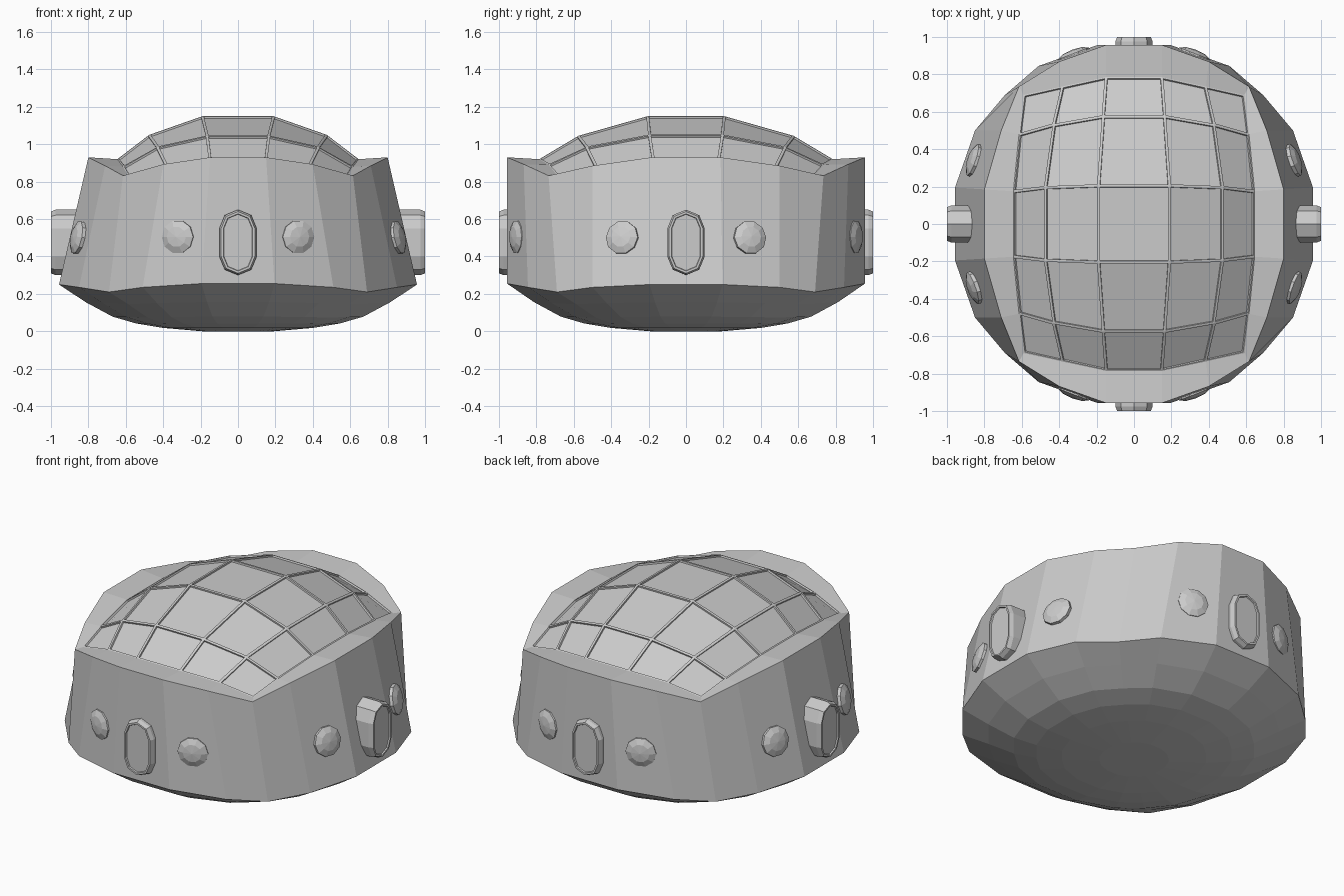
import bpy, bmesh, math
from mathutils import Vector, Matrix

if "Cube" in bpy.data.objects:
    bpy.data.objects.remove(bpy.data.objects["Cube"])


def finish(bm, name):
    bmesh.ops.recalc_face_normals(bm, faces=bm.faces[:])
    me = bpy.data.meshes.new(name)
    bm.to_mesh(me)
    bm.free()
    ob = bpy.data.objects.new(name, me)
    bpy.context.collection.objects.link(ob)
    return ob


def ring(quarter):
    """Mirror one quarter outline (y axis to x axis) into a closed 20-point ring."""
    pts = []
    for sx, sy in ((1, 1), (1, -1), (-1, -1), (-1, 1)):
        q = quarter if sx * sy > 0 else quarter[::-1]
        pts += [Vector((sx * x, sy * y, z)) for x, y, z in q]
    return pts


def loft(bm, rings, cap=True):
    loops = [[bm.verts.new(p) for p in r] for r in rings]
    for a, b in zip(loops, loops[1:]):
        n = len(a)
        for i in range(n):
            bm.faces.new((a[i], a[(i + 1) % n], b[(i + 1) % n], b[i]))
    if cap:
        bm.faces.new(loops[0])
    return loops


# hull: shallow bowl, leaning wall and the inward rim around the dome
base = [(.195, .957, .255), (.51, .845, .235), (.69, .69, .21), (.85, .5, .235), (.957, .195, .25)]
top = [(.15, .957, .93), (.40, .868, .893), (.615, .735, .832), (.71, .5, .885), (.80, .185, .93)]
inner = [(.15, .785, .92), (.385, .735, .89), (.59, .69, .835), (.615, .48, .88), (.645, .175, .92)]
bowl = [(.2, 0.0), (.42, .018), (.57, .042), (.70, .078), (.85, .155)]
rings = []
for s, z in bowl:
    rings.append(ring([(x * s, y * s, z * (1 + (bz - .25) * 2 * s)) for x, y, bz in base]))
rings += [ring(base), ring(top), ring(inner)]
bm = bmesh.new()
loft(bm, rings)
finish(bm, "hull")

# dome: 5 x 5 panes, quarter table [row][column], mirrored both ways
quarter = [[(.19, .205, 1.15), (.475, .195, 1.05), (.645, .175, .92)],
           [(.165, .575, 1.045), (.43, .53, .985), (.615, .48, .88)],
           [(.15, .785, .92), (.385, .735, .89), (.59, .69, .835)]]
steps = [(-1, 2), (-1, 1), (-1, 0), (1, 0), (1, 1), (1, 2)]
bm = bmesh.new()
grid = []
for sy, r in steps:
    grid.append([])
    for sx, c in steps:
        x, y, z = quarter[r][c]
        grid[-1].append(bm.verts.new((sx * x, sy * y, z)))
for j in range(5):
    for i in range(5):
        bm.faces.new((grid[j][i], grid[j][i + 1], grid[j + 1][i + 1], grid[j + 1][i]))
bm.normal_update()
panes = bm.faces[:]
bmesh.ops.inset_individual(bm, faces=panes, thickness=.011, depth=0)
bmesh.ops.inset_individual(bm, faces=panes, thickness=.002, depth=-.01)
finish(bm, "dome_windows")


def capsule(w, h, y):
    pts = []
    for k in range(10):
        side = 1 if k < 5 else -1
        a = math.pi * (k % 5) / 4 + (0 if k < 5 else math.pi)
        pts.append(Vector((w * math.cos(a), y, side * (h - w) + w * math.sin(a))))
    return pts


# doors: protruding capsule hatches with a recessed panel, one per side
for k, name in enumerate(("front", "right", "back", "left")):
    bm = bmesh.new()
    prof = [(.10, .175, -.84), (.10, .175, -.975), (.09, .165, -1.0), (.078, .153, -1.0), (.075, .15, -.992)]
    loops = loft(bm, [capsule(*p) for p in prof])
    bm.faces.new(loops[-1])
    ob = finish(bm, name + "_door")
    ob.location.z = .475
    ob.rotation_euler.z = k * math.pi / 2


# portholes: faceted shallow domes lying on the wall
def porthole(name, pos, normal):
    bm = bmesh.new()
    loops = loft(bm, [[Vector((r * math.cos(i * math.pi / 5), r * math.sin(i * math.pi / 5), z))
                       for i in range(10)] for r, z in ((.09, -.03), (.09, .012), (.055, .028))])
    tip = bm.verts.new((0, 0, .034))
    for i in range(10):
        bm.faces.new((loops[-1][i], loops[-1][(i + 1) % 10], tip))
    ob = finish(bm, name)
    ob.matrix_world = Matrix.Translation(pos) @ Vector(normal).to_track_quat('Z', 'Y').to_matrix().to_4x4()


for sx in (1, -1):
    for sy in (1, -1):
        tag = ("right" if sx > 0 else "left") + ("_back" if sy > 0 else "_front")
        porthole("porthole_end_" + tag, (.32 * sx, .90 * sy, .505), (.36 * sx, .93 * sy, 0))
        porthole("porthole_side_" + tag, (.853 * sx, .34 * sy, .50), (.92 * sx, .32 * sy, .2))
